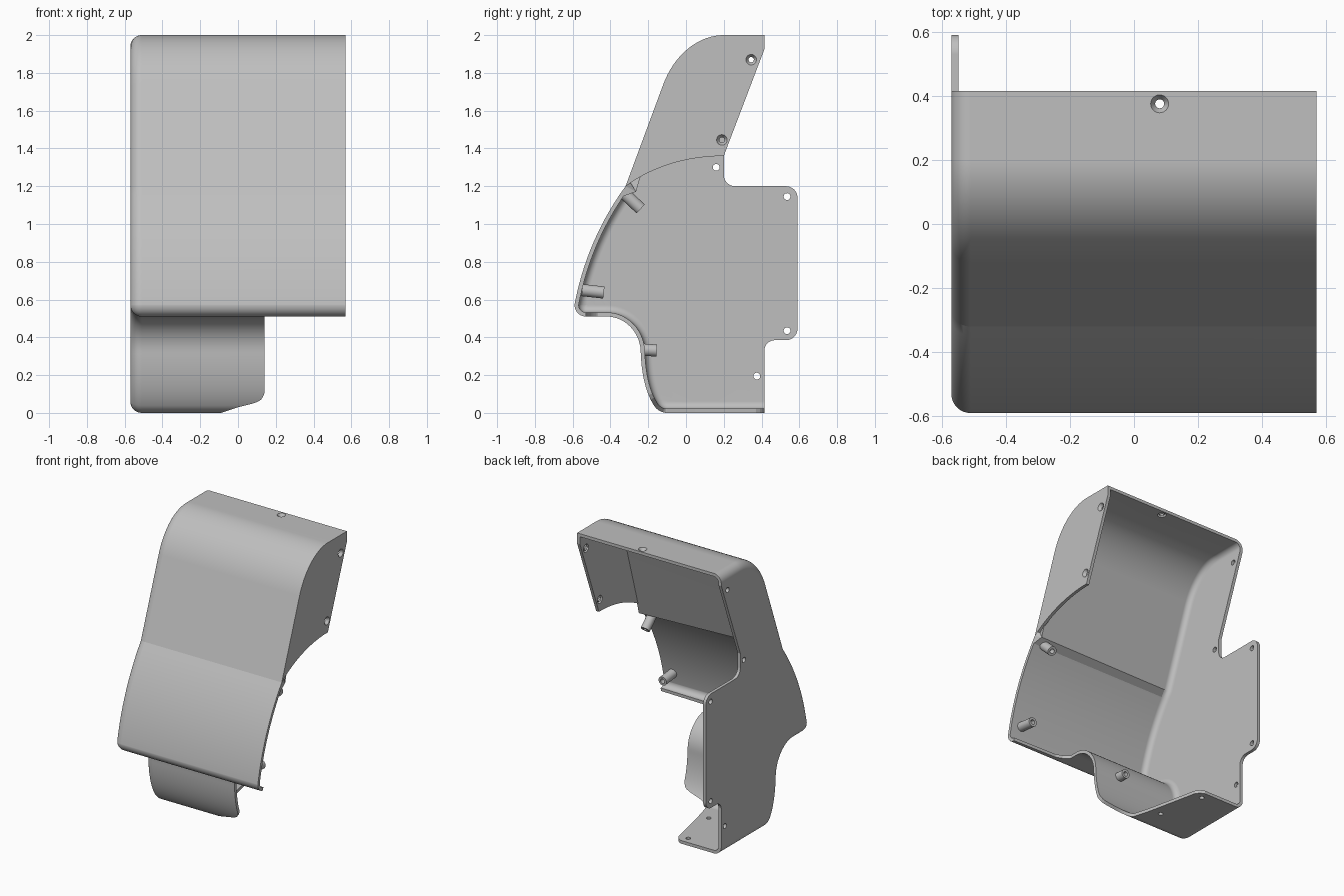
import bpy, bmesh, math
from mathutils import Vector

cube = bpy.data.objects.get("Cube")
if cube:
    bpy.data.objects.remove(cube, do_unlink=True)

HALF, ROUND, THICK = 0.57, 0.06, 0.022

grey = bpy.data.materials.new("plain grey")
grey.use_nodes = True
grey.diffuse_color = (0.52, 0.52, 0.52, 1)
grey.node_tree.nodes["Principled BSDF"].inputs["Base Color"].default_value = grey.diffuse_color


def bend(a, c, b, n=12):
    """Conic arc from a to b with corner c (circular when symmetric)."""
    a, c, b = Vector(a), Vector(c), Vector(b)
    w = math.cos((c - a).angle(b - c) / 2)
    pts = []
    for i in range(n + 1):
        t = i / n
        k = ((1 - t) ** 2, 2 * w * t * (1 - t), t * t)
        pts.append((a * k[0] + c * k[1] + b * k[2]) / sum(k))
    return pts


def line(a, b, n=1):
    a, b = Vector(a), Vector(b)
    return [a.lerp(b, i / n) for i in range(n + 1)]


def chain(*parts):
    """Join point runs, dropping doubled points."""
    out = []
    for p in (p for part in parts for p in part):
        if not out or (p - out[-1]).length > 1e-4:
            out.append(p)
    return out


def interp(v, table):
    for (a, x), (b, y) in zip(table, table[1:]):
        if v <= b:
            return x + (y - x) * max(0, v - a) / (b - a)
    return table[-1][1]


def make_object(name, bm):
    mesh = bpy.data.meshes.new(name)
    bm.to_mesh(mesh)
    bm.free()
    mesh.materials.append(grey)
    ob = bpy.data.objects.new(name, mesh)
    bpy.context.collection.objects.link(ob)
    bpy.ops.object.select_all(action='DESELECT')
    ob.select_set(True)
    bpy.context.view_layer.objects.active = ob
    return ob


def cone(bm, center, axis, r1, r2, depth, caps=True):
    """Cone or cylinder along axis, r1 at its start and r2 at its end."""
    turn = Vector((0, 0, 1)).rotation_difference(Vector(axis)).to_matrix().to_4x4()
    turn.translation = center
    bmesh.ops.create_cone(bm, cap_ends=caps, segments=24, radius1=r1,
                          radius2=r2, depth=depth, matrix=turn)


def fill_panel(bm, outline, normal, holes, radius):
    """Flat panel inside the outline vertices, with round holes."""
    normal = Vector(normal)
    u = normal.orthogonal().normalized()
    v = normal.cross(u)
    loops = [outline]
    for h in holes:
        angles = [math.tau * k / 24 for k in range(24)]
        loops.append([bm.verts.new(Vector(h) + (u * math.cos(a) + v * math.sin(a)) * radius)
                      for a in angles])
    edges = []
    for loop in loops:
        for a, b in zip(loop, loop[1:] + loop[:1]):
            edges.append(bm.edges.get((a, b)) or bm.edges.new((a, b)))
    made = bmesh.ops.triangle_fill(bm, use_beauty=True, edges=edges, normal=normal)
    for f in made["geom"]:
        if isinstance(f, bmesh.types.BMFace):
            f.normal_update()
            if f.normal.dot(normal) < 0:
                f.normal_flip()


# Front skin profile (y, z), top back to bottom back
upper = chain(line((0.415, 2), (0.2, 2)),
              bend((0.2, 2), (-0.024, 2), (-0.12, 1.74), 16),
              line((-0.12, 1.74), (-0.32, 1.2)))
front = chain(upper,
              bend((-0.32, 1.2), (-0.525, 0.92), (-0.59, 0.575), 14),
              bend((-0.59, 0.575), (-0.594, 0.51), (-0.53, 0.51)),
              line((-0.53, 0.51), (-0.42, 0.51), 12),
              bend((-0.42, 0.51), (-0.25, 0.51), (-0.24, 0.33), 14),
              bend((-0.24, 0.33), (-0.235, 0.14), (-0.17, 0.04), 20),
              bend((-0.17, 0.04), (-0.145, 0), (-0.1, 0)))
path = chain(front, line((-0.1, 0), (0.36, 0), 6), line((0.36, 0), (0.415, 0), 5))


def right_limit(p):
    """How far the skin reaches toward +x at a profile point."""
    y, z = p
    if z > 0.5101 or y < -0.529:
        return HALF
    if z > 0.5099:
        return interp(y, [(-0.525, 0.24), (-0.5, 0.17), (-0.47, 0.14)])
    if z > 0.0001:
        return interp(z, [(0, -0.09), (0.03, 0), (0.05, 0.08), (0.065, 0.12), (0.1, 0.14)])
    return interp(y, [(-0.1, -0.09), (0, -0.12), (0.37, -0.2), (0.4, -0.22), (0.415, -0.25)])


# Shell sheet: skin with a rounded edge on the full wall side
bm = bmesh.new()
STEPS = 8
rows = []
for i, p in enumerate(path):
    normal = Vector((0, 0))
    for a, b in ((i - 1, i), (i, i + 1)):
        if a >= 0 and b < len(path):
            d = (path[b] - path[a]).normalized()
            normal += Vector((-d.y, d.x))
    normal.normalize()
    row = []
    for j in range(STEPS + 1):
        a = math.pi / 2 * j / STEPS
        q = p + normal * ROUND * (1 - math.sin(a))
        row.append(bm.verts.new((-HALF + ROUND * (1 - math.cos(a)), q.x, q.y)))
    row.append(bm.verts.new((right_limit(p), p.x, p.y)))
    rows.append(row)
for i, (r, s) in enumerate(zip(rows, rows[1:])):
    flat = i == 0 or i >= len(front) - 1
    for j in range(STEPS if flat else STEPS + 1):
        bm.faces.new((r[j], s[j], s[j + 1], r[j + 1]))

# Flat top panel and bottom flange
fill_panel(bm, rows[0][-2:] + rows[1][:-3:-1], (0, 0, 1), [(0.08, 0.375, 2)], 0.028)
flange = rows[len(front) - 1:]
fill_panel(bm, [r[-1] for r in flange] + [r[-2] for r in flange[::-1]], (0, 0, -1),
           [(-0.27, 0.36, 0), (-0.2, 0.03, 0)], 0.016)

# Full wall
back = chain(bend((0.415, 0.33), (0.415, 0.385), (0.47, 0.385), 8),
             bend((0.53, 0.385), (0.59, 0.385), (0.59, 0.445), 8),
             bend((0.59, 1.14), (0.59, 1.2), (0.53, 1.2), 8),
             bend((0.26, 1.2), (0.2, 1.2), (0.2, 1.26), 8),
             line((0.2, 1.36), (0.415, 1.925)))
wall = [r[0] for r in rows] + [bm.verts.new((-HALF, p.x, p.y)) for p in back]
wall_holes = ((0.345, 1.87), (0.16, 1.3), (0.535, 1.145), (0.535, 0.435), (0.375, 0.195))
fill_panel(bm, wall, (-1, 0, 0), [(-HALF, y, z) for y, z in wall_holes], 0.018)

# Short upper wall with an arched lower edge
arch = chain(bend((-0.32, 1.2), (-0.1, 1.36), (0.2, 1.36), 16)[1:],
             line((0.2, 1.36), (0.415, 1.925)))
short = [r[-1] for r in rows[:len(upper)]] + [bm.verts.new((HALF, p.x, p.y)) for p in arch]
short_holes = [(HALF, 0.345, 1.87), (HALF, 0.19, 1.445)]
fill_panel(bm, short, (1, 0, 0), short_holes, 0.028)

shell = make_object("shell", bm)
solid = shell.modifiers.new("thickness", 'SOLIDIFY')
solid.thickness = THICK
solid.offset = -1
solid.use_even_offset = True
bpy.ops.object.modifier_apply(modifier="thickness")
bpy.ops.object.shade_smooth_by_angle(angle=math.radians(13))
shell.modifiers.new("flat walls", 'WEIGHTED_NORMAL').keep_sharp = True

# Tapered screw seats in the short wall and the top
bm = bmesh.new()
for h in short_holes:
    cone(bm, Vector(h) - Vector((THICK / 2, 0, 0)), (1, 0, 0), 0.014, 0.028, THICK, False)
cone(bm, (0.08, 0.375, 2 - THICK / 2), (0, 0, 1), 0.014, 0.028, THICK, False)
bmesh.ops.reverse_faces(bm, faces=bm.faces[:])
make_object("screw_seats", bm)
bpy.ops.object.shade_smooth_by_angle(angle=math.radians(30))

# Hollow screw posts on the inside of the skin
posts = {"upper_post": (0.49, (-0.325, 1.16), (-0.24, 1.08)),
         "middle_post": (0.49, (-0.55, 0.65), (-0.435, 0.637)),
         "lower_post": (-0.06, (-0.232, 0.335), (-0.155, 0.33))}
for name, (x, a, b) in posts.items():
    start, end = Vector((x, *a)), Vector((x, *b))
    axis = end - start
    bm = bmesh.new()
    cone(bm, (start + end) / 2, axis, 0.032, 0.032, axis.length)
    bm.normal_update()
    tip = max(bm.faces, key=lambda f: f.normal.dot(axis))
    bmesh.ops.inset_region(bm, faces=[tip], thickness=0.016)
    hole = bmesh.ops.extrude_discrete_faces(bm, faces=[tip])["faces"]
    bmesh.ops.translate(bm, verts=hole[0].verts, vec=-axis.normalized() * 0.04)
    make_object(name, bm)
    bpy.ops.object.shade_smooth_by_angle(angle=math.radians(30))
